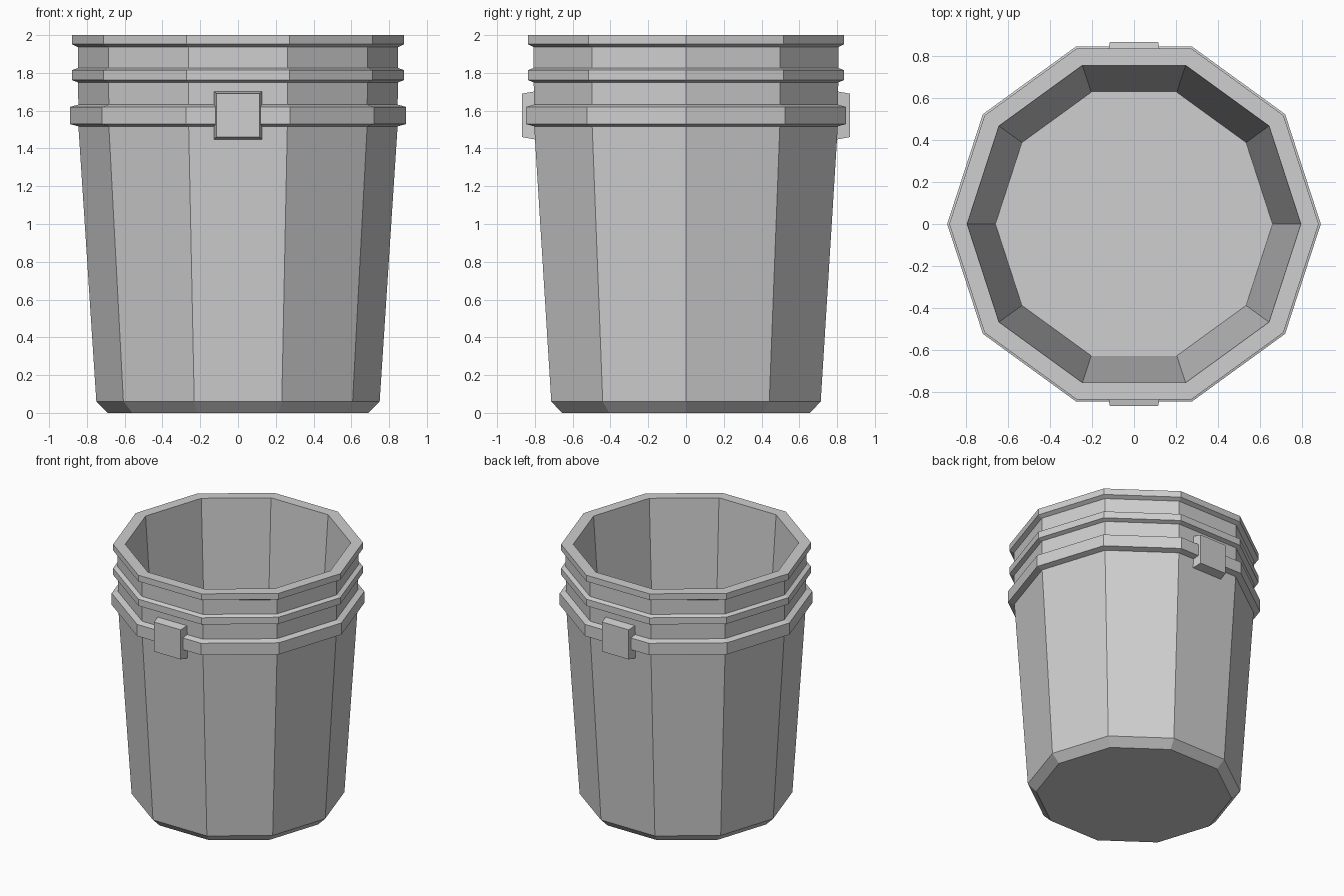
import bpy, bmesh
from math import cos, sin, tau

cube = bpy.data.objects.get("Cube")
if cube:
    bpy.data.objects.remove(cube, do_unlink=True)

SIDES = 10

grey = bpy.data.materials.new("bucket grey")
grey.use_nodes = True
colour = (0.62, 0.62, 0.62, 1)
grey.diffuse_color = colour
grey.node_tree.nodes["Principled BSDF"].inputs["Base Color"].default_value = colour


def finish(bm, name):
    bmesh.ops.recalc_face_normals(bm, faces=bm.faces[:])
    mesh = bpy.data.meshes.new(name)
    bm.to_mesh(mesh)
    bm.free()
    mesh.materials.append(grey)
    obj = bpy.data.objects.new(name, mesh)
    bpy.context.collection.objects.link(obj)
    return obj


def band(wall, rim, low, high, chamfer):
    """Profile points of a raised band with chamfered edges."""
    return [(wall, low), (rim, low + chamfer), (rim, high - chamfer), (wall, high)]


def lathe(name, profile):
    """Turn an open profile into a faceted solid, capped at both ends."""
    bm = bmesh.new()
    rings = [[bm.verts.new((r * cos(tau * i / SIDES), r * sin(tau * i / SIDES), z))
              for i in range(SIDES)] for r, z in profile]
    for a, b in zip(rings, rings[1:]):
        for i in range(SIDES):
            j = (i + 1) % SIDES
            bm.faces.new((a[i], a[j], b[j], b[i]))
    bm.faces.new(rings[0])
    bm.faces.new(rings[-1])
    return finish(bm, name)


# Bucket: chamfered foot, tapered wall, two bands, rim, inner wall and floor
lathe("bucket",
      [(0.69, 0), (0.75, 0.06)]
      + band(0.845, 0.89, 1.517, 1.632, 0.012)
      + band(0.848, 0.88, 1.75, 1.826, 0.012)
      + [(0.848, 1.936), (0.88, 1.952), (0.88, 2.0)]
      + [(0.795, 2.0), (0.66, 0.06)])


# Handle mounts: bevelled square blocks on the front and back
def mount(name, side):
    bm = bmesh.new()
    bmesh.ops.create_cube(bm, size=1)
    for v in bm.verts:
        outer = v.co.y > 0
        half = 0.115 if outer else 0.128
        v.co.x = half if v.co.x > 0 else -half
        v.co.z = 1.575 + (half if v.co.z > 0 else -half)
        v.co.y = side * (0.868 if outer else 0.795)
    return finish(bm, name)


mount("front_handle_mount", -1)
mount("back_handle_mount", 1)
